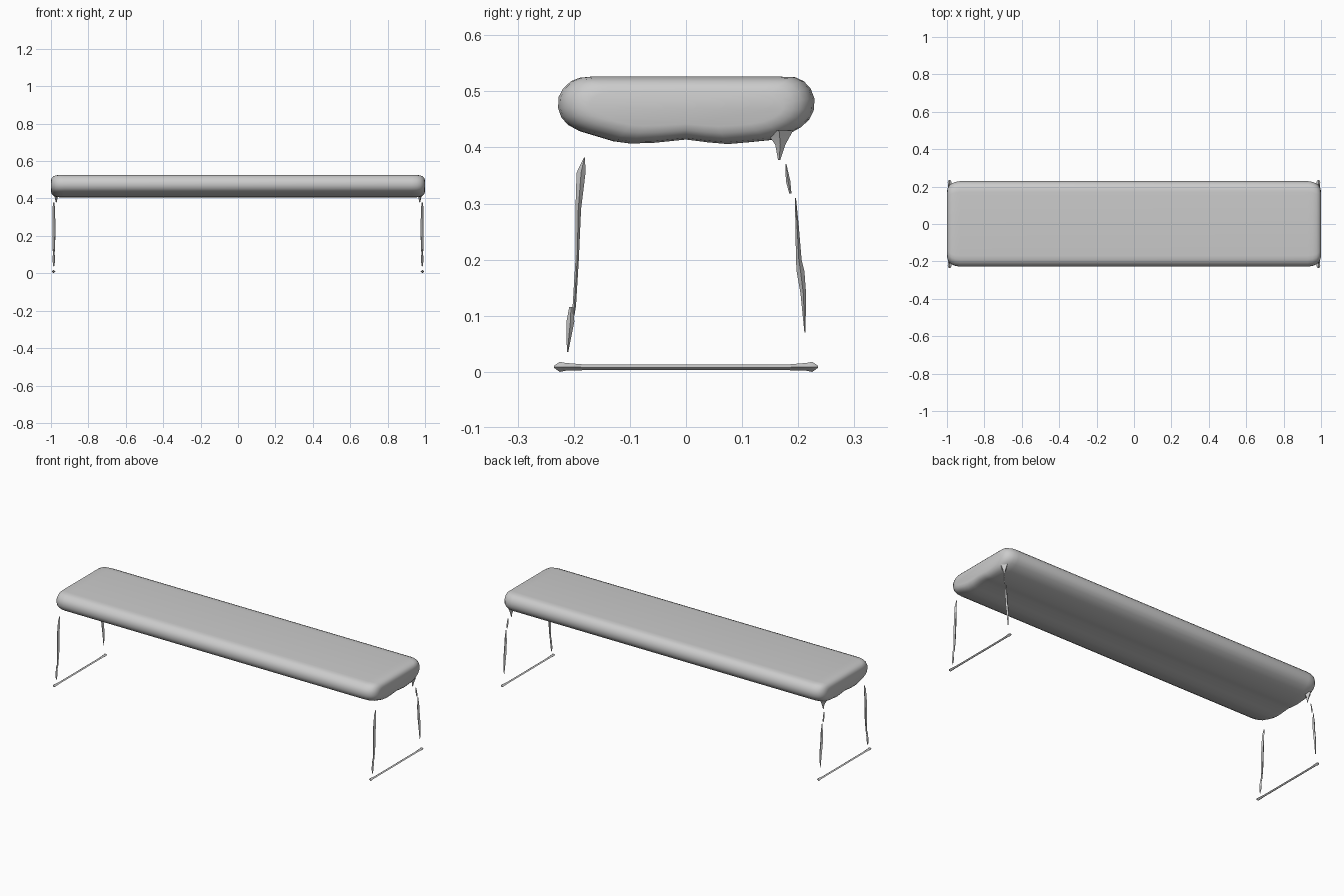
import bpy, bmesh
from mathutils import Vector

cube = bpy.data.objects.get("Cube")
if cube:
    bpy.data.objects.remove(cube, do_unlink=True)

grey = bpy.data.materials.new("light grey")
grey.use_nodes = True
colour = (0.6, 0.6, 0.6, 1)
grey.diffuse_color = colour
grey.node_tree.nodes["Principled BSDF"].inputs["Base Color"].default_value = colour


def loft(name, rings, angle):
    """Skin a list of equal-length point rings and cap both ends."""
    bm = bmesh.new()
    loops = [[bm.verts.new(p) for p in ring] for ring in rings]
    n = len(loops[0])
    for a, b in zip(loops, loops[1:]):
        for i in range(n):
            j = (i + 1) % n
            bm.faces.new((a[i], a[j], b[j], b[i]))
    bm.faces.new(loops[0])
    bm.faces.new(loops[-1])
    bmesh.ops.recalc_face_normals(bm, faces=bm.faces)
    mesh = bpy.data.meshes.new(name)
    bm.to_mesh(mesh)
    bm.free()
    mesh.materials.append(grey)
    obj = bpy.data.objects.new(name, mesh)
    bpy.context.collection.objects.link(obj)
    bpy.ops.object.select_all(action="DESELECT")
    obj.select_set(True)
    bpy.context.view_layer.objects.active = obj
    bpy.ops.object.shade_smooth_by_angle(angle=angle)
    return obj


def sliver(name, x, rows, across):
    """Thin tapering strip; rows hold y, z, half thickness, half width in x."""
    rings = []
    for y, z, t, w in rows:
        c = Vector((x, y, z))
        side, wide = Vector(across) * t, Vector((w, 0, 0))
        rings.append([c + side, c + wide, c - side, c - wide])
    return loft(name, rings, 0.6)


# Cushion: rounded cross-section with a slightly wavy underside
profile = [(-0.17, 0.526), (-0.19, 0.524), (-0.205, 0.518), (-0.219, 0.505),
           (-0.227, 0.49), (-0.228, 0.47), (-0.222, 0.453), (-0.21, 0.44),
           (-0.19, 0.429), (-0.16, 0.42), (-0.13, 0.411), (-0.1, 0.407),
           (-0.06, 0.408), (0, 0.414), (0.04, 0.409), (0.075, 0.406),
           (0.11, 0.409), (0.15, 0.413), (0.18, 0.422), (0.205, 0.436),
           (0.22, 0.45), (0.228, 0.467), (0.229, 0.487), (0.222, 0.505),
           (0.21, 0.518), (0.195, 0.525), (0.17, 0.526)]
# Distance along the seat, with the side and height inset of each section
ends = [(0.93, 0, 0), (0.955, 0.004, 0), (0.975, 0.012, 0.003),
        (0.988, 0.024, 0.009), (0.996, 0.038, 0.018), (1.0, 0.055, 0.03)]
sections = [(-x, a, b) for x, a, b in reversed(ends)] + ends
mid = 0.47
loft("seat_cushion",
     [[(x, y * (1 - a / 0.23), mid + (z - mid) * (1 - b / 0.06)) for y, z in profile]
      for x, a, b in sections], 0.9)

# Broken slivers of the end frames
across_y, across_z = (0, 1, 0), (0, 0, 1)
leg_parts = {
    "front_leg_upper": [(-0.181, 0.382, 0.001, 0.002), (-0.187, 0.355, 0.008, 0.006),
                        (-0.192, 0.29, 0.005, 0.008), (-0.194, 0.2, 0.003, 0.008),
                        (-0.199, 0.118, 0.003, 0.005), (-0.2, 0.1, 0.001, 0.002)],
    "front_leg_lower": [(-0.205, 0.116, 0.003, 0.003), (-0.206, 0.09, 0.007, 0.006),
                        (-0.209, 0.06, 0.004, 0.006), (-0.211, 0.035, 0.001, 0.002)],
    "back_leg_upper": [(0.178, 0.37, 0.001, 0.002), (0.182, 0.34, 0.004, 0.005),
                       (0.186, 0.318, 0.002, 0.003)],
    "back_leg_middle": [(0.195, 0.31, 0.001, 0.002), (0.198, 0.26, 0.003, 0.007),
                        (0.201, 0.2, 0.005, 0.008), (0.204, 0.18, 0.007, 0.008),
                        (0.209, 0.14, 0.005, 0.007), (0.212, 0.07, 0.001, 0.002)],
    "cushion_corner_tip": [(0.166, 0.43, 0.025, 0.02), (0.168, 0.405, 0.009, 0.008),
                           (0.166, 0.378, 0.002, 0.002)],
}
rail_half = [(0.18, 0.008, 0.005, 0.007), (0.215, 0.009, 0.007, 0.009),
             (0.225, 0.009, 0.009, 0.01), (0.235, 0.009, 0.002, 0.004)]
rail = [(-y, z, t, w) for y, z, t, w in reversed(rail_half)] + rail_half

for label, sign in (("left", 1), ("right", -1)):
    for part, rows in leg_parts.items():
        x = 0.972 if part == "cushion_corner_tip" else 0.985
        sliver(f"{label}_{part}", sign * x, rows, across_y)
    sliver(f"{label}_floor_rail", sign * 0.986, rail, across_z)
